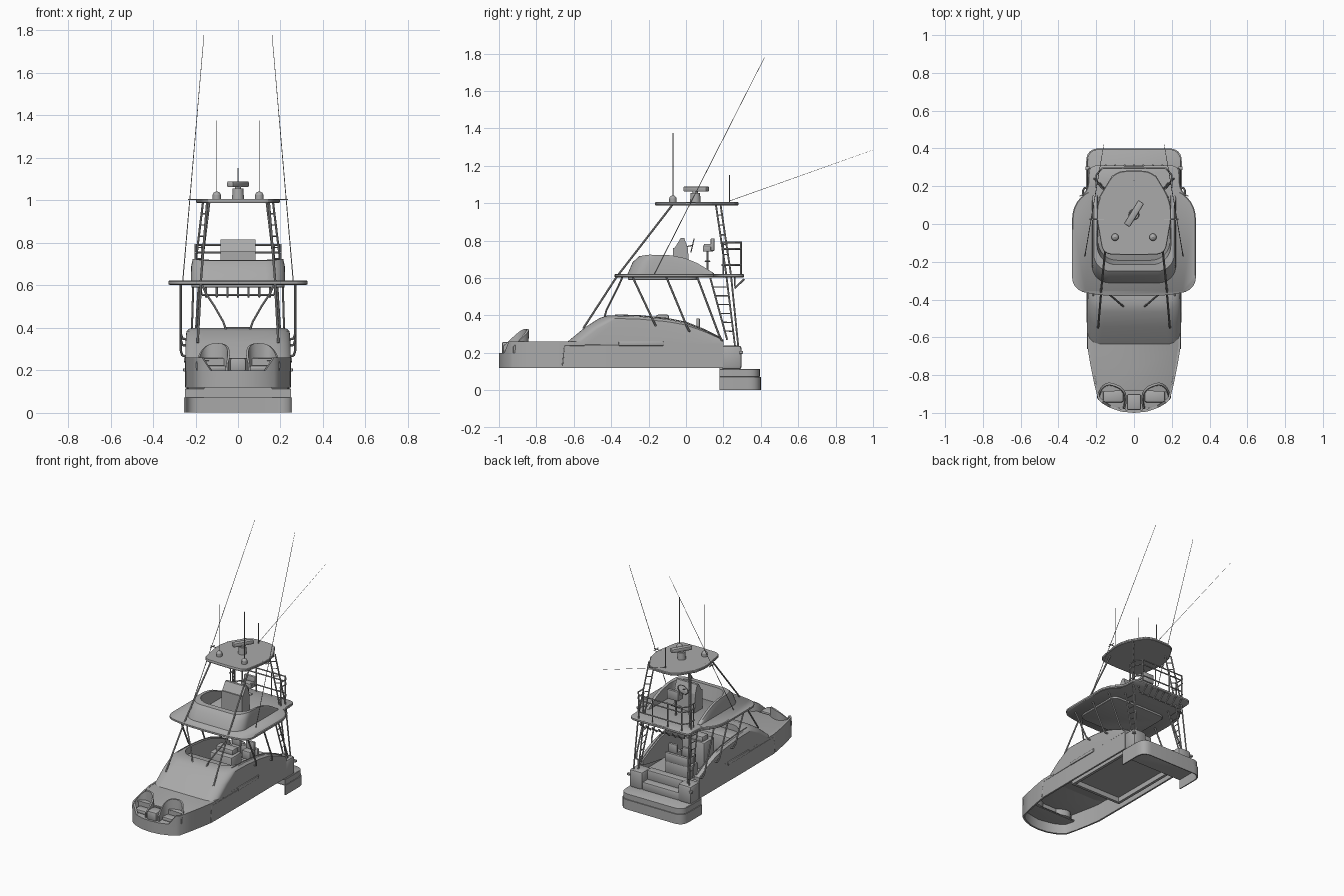
import bpy, bmesh, math
from mathutils import Vector, Matrix

if "Cube" in bpy.data.objects:
    bpy.data.objects.remove(bpy.data.objects["Cube"])

grey = bpy.data.materials.new("light_grey")
grey.diffuse_color = (0.4, 0.4, 0.4, 1)
grey.use_nodes = True
grey.node_tree.nodes["Principled BSDF"].inputs["Base Color"].default_value = grey.diffuse_color


def finish(name, bm, smooth=True):
    bmesh.ops.recalc_face_normals(bm, faces=bm.faces[:])
    me = bpy.data.meshes.new(name)
    bm.to_mesh(me)
    bm.free()
    me.materials.append(grey)
    ob = bpy.data.objects.new(name, me)
    bpy.context.collection.objects.link(ob)
    if smooth:
        bpy.ops.object.select_all(action='DESELECT')
        ob.select_set(True)
        bpy.context.view_layer.objects.active = ob
        bpy.ops.object.shade_smooth_by_angle(angle=math.radians(35))
    return ob


def add_box(bm, x0, x1, y0, y1, z0, z1):
    m = Matrix.Translation(((x0 + x1) / 2, (y0 + y1) / 2, (z0 + z1) / 2)) @ \
        Matrix.Diagonal((x1 - x0, y1 - y0, z1 - z0, 1))
    return bmesh.ops.create_cube(bm, size=1, matrix=m)['verts']


def boxes(name, specs, bevel=0.006, mirror=False):
    bm = bmesh.new()
    for s in specs:
        add_box(bm, *s)
        if mirror:
            add_box(bm, -s[1], -s[0], *s[2:])
    if bevel:
        bmesh.ops.bevel(bm, geom=bm.edges[:], offset=bevel, segments=2, profile=0.5, affect='EDGES')
    return finish(name, bm)


def rods(name, paths, r=0.004, mirror=False, sides=8, r_end=None):
    bm = bmesh.new()
    for p in paths:
        for sx in ((1, -1) if mirror else (1,)):
            pts = [Vector((sx * a, b, c)) for a, b, c in p]
            for a, b in zip(pts, pts[1:]):
                d = b - a
                m = Matrix.Translation((a + b) / 2) @ d.to_track_quat('Z', 'Y').to_matrix().to_4x4()
                bmesh.ops.create_cone(bm, cap_ends=True, segments=sides, radius1=r,
                                      radius2=r_end or r, depth=d.length, matrix=m)
    return finish(name, bm)


def loft(name, rings, loop=False, closed=False, caps=False):
    """Bridge rings; closed = each ring is a loop, loop = last ring joins first."""
    bm = bmesh.new()
    vs = [[bm.verts.new(p) for p in r] for r in rings]
    n = len(vs[0])
    for i in range(len(vs) if loop else len(vs) - 1):
        a, b = vs[i], vs[(i + 1) % len(vs)]
        for j in range(n if closed else n - 1):
            k = (j + 1) % n
            bm.faces.new((a[j], a[k], b[k], b[j]))
    if caps and closed:
        bm.faces.new(vs[0])
        bm.faces.new(vs[-1])
    elif caps:
        for j in (0, -1):
            bm.faces.new([r[j] for r in vs])
    return finish(name, bm)


def rounded(pts, seg=6):
    """Round each (x, y, r) corner of a closed outline given as its right half."""
    full = pts + [(-x, y, r) for x, y, r in reversed(pts) if x > 0]
    out = []
    for i, (x, y, r) in enumerate(full):
        p = Vector((x, y))
        if r == 0:
            out.append(p)
            continue
        a, b = Vector(full[i - 1][:2]), Vector(full[(i + 1) % len(full)][:2])
        a, b = p + (a - p).normalized() * r, p + (b - p).normalized() * r
        out += [a.lerp(p, t).lerp(p.lerp(b, t), t) for t in [k / seg for k in range(seg + 1)]]
    return out


def slab(name, pts, z0, z1, e=0.004):
    o = rounded(pts)
    lev = [(z0, 1 - e * 4), (z0 + e, 1), (z1 - e, 1), (z1, 1 - e * 4)]
    return loft(name, [[(p.x * s, p.y * s, z) for p in o] for z, s in lev], closed=True, caps=True)


def interp(tab, y):
    if y <= tab[0][0]:
        return tab[0][1]
    for (a, za), (b, zb) in zip(tab, tab[1:]):
        if y <= b:
            return za + (zb - za) * (y - a) / (b - a)
    return tab[-1][1]


def u_wall(name, rim, base, yb, levels):
    """U-shaped wall opening aft; levels are (half width, front y, corner r, height fraction)."""
    rings = []
    for hw, yf, r, f in levels:
        side = [(hw, yb + (yf + r - yb) * k / 14) for k in range(15)]
        arc = [(hw - r + r * math.cos(a), yf + r - r * math.sin(a))
               for a in [math.pi / 2 * k / 8 for k in range(1, 9)]]
        half = side + arc
        path = half + [(-x, y) for x, y in reversed(half)]
        rings.append([(x, y, base + f * (interp(rim, y) - base)) for x, y in path])
    return loft(name, rings, loop=True, caps=True)


# Hull shell, open underneath, with a lowered bow lip
bow = [(0, -1), (0.07, -0.993), (0.13, -0.972), (0.17, -0.948), (0.19, -0.93), (0.212, -0.84),
       (0.232, -0.74), (0.247, -0.65), (0.249, -0.3), (0.247, 0.2)]
plan = [(-x, y) for x, y in reversed(bow[1:])] + bow
lip = [0.2 if abs(x) < 0.15 and y < -0.9 else 0.26 for x, y in plan]
inner = [(x * 0.95, y + (0.012 if y < -0.9 else 0)) for x, y in plan]
loft("hull", [[(x, y, 0.12) for x, y in plan],
              [(x, y, z) for (x, y), z in zip(plan, lip)],
              [(x, y, z) for (x, y), z in zip(inner, lip)],
              [(x, y, 0.12) for x, y in inner]], loop=True, caps=True)
slab("foredeck", [(0, -0.88, 0), (0.19, -0.89, 0), (0.24, -0.65, 0), (0.24, -0.37, 0)], 0.244, 0.258, 0.002)
slab("bow_floor", [(0, -0.99, 0), (0.13, -0.965, 0), (0.185, -0.925, 0), (0.2, -0.86, 0)], 0.19, 0.2, 0.002)
boxes("bow_bulkhead", [(-0.2, 0.2, -0.885, -0.875, 0.195, 0.25)], 0)
rods("hull_trim", [[(0.245, -0.66, 0.13), (0.245, -0.65, 0.24), (0.25, -0.35, 0.242), (0.25, -0.12, 0.242)]],
     0.003, True)
boxes("rub_rail", [(0.24, 0.255, -0.36, -0.12, 0.237, 0.262)], 0.005, True)

# Bow seats with curved backs, turned outward
for s, side in ((-1, "left"), (1, "right")):
    rings = [[], [], [], []]
    for k in range(21):
        a = math.pi * k / 20
        c, d = math.copysign(abs(math.cos(a)) ** 0.75, math.cos(a)), max(math.sin(a), 0) ** 0.75
        h = 0.235 + 0.093 * d
        for i, (q, z) in enumerate(((1, 0.2), (1.02, h), (0.9, h), (0.85, 0.2))):
            rings[i].append((s * (0.122 - q * (c * 0.074 + d * 0.025)),
                             -0.95 + q * (d * 0.1 - c * 0.028), z))
    loft("bow_seat_back_" + side, rings, loop=True, caps=True)
boxes("bow_seat_cushions", [(0.055, 0.165, -0.945, -0.88, 0.195, 0.225)], 0.012, True)
boxes("bow_center_post", [(-0.038, 0.038, -0.985, -0.9, 0.195, 0.258)], 0.01)

# Cabin coaming with sloping nose and falling sides
cabin_rim = [(-0.42, 0.40), (-0.25, 0.395), (-0.1, 0.38), (0, 0.36), (0.1, 0.32), (0.2, 0.27)]
u_wall("cabin", cabin_rim, 0.25, 0.2,
       [(0.248, -0.645, 0.07, 0), (0.247, -0.545, 0.08, 0.55), (0.243, -0.465, 0.09, 0.9),
        (0.228, -0.42, 0.1, 1), (0.205, -0.375, 0.1, 0.99), (0.2, -0.37, 0.1, -0.4)])
boxes("cockpit_floor", [(-0.235, 0.235, -0.4, 0.21, 0.16, 0.175)], 0)
boxes("floor_frame", [(-0.2, 0.2, -0.4, -0.38, 0.125, 0.17), (-0.2, 0.2, 0.18, 0.2, 0.125, 0.17)], 0)
boxes("floor_stringers", [(0.185, 0.205, -0.4, 0.2, 0.125, 0.17)], 0, True)
boxes("dash", [(-0.2, 0.2, -0.38, -0.26, 0.17, 0.36)], 0.015)
boxes("helm_console", [(-0.09, 0.09, -0.2, -0.08, 0.17, 0.37), (-0.07, 0.07, -0.16, -0.09, 0.36, 0.405)], 0.012)
boxes("cockpit_seats", [(-0.1, 0.1, 0.0, 0.1, 0.17, 0.27), (-0.1, 0.1, 0.08, 0.105, 0.26, 0.33)], 0.012)
boxes("helm_chairs", [(0.02, 0.09, 0.01, 0.07, 0.27, 0.33), (0.02, 0.09, 0.055, 0.075, 0.32, 0.385)], 0.008, True)
rods("coaming_rail", [[(0.216, y, interp(cabin_rim, y) + 0.004) for y in (-0.38, -0.25, -0.1, 0, 0.1, 0.19)]],
     0.003, True)

# Stern block with steps, and the swim platform below it
boxes("transom_corners", [(0.14, 0.247, 0.19, 0.298, 0.11, 0.24)], 0.018, True)
boxes("transom_steps", [(-0.15, 0.15, 0.19, 0.29, 0.11, 0.17), (-0.15, 0.15, 0.18, 0.235, 0.16, 0.235)], 0.008)
boxes("stern_cleats", [(0.235, 0.258, 0.285, 0.305, 0.195, 0.21)], 0.003, True)
plat = [(0, 0.18, 0), (0.253, 0.18, 0), (0.253, 0.4, 0.07), (0, 0.4, 0)]
slab("swim_platform", [(x * 0.985, y - 0.005 * (y > 0.3), r) for x, y, r in plat], 0.07, 0.115, 0.003)
loft("platform_skirt", [[(p.x * k, 0.18 + (p.y - 0.18) * k, z) for p in rounded(plat)[1:]]
                        for k, z in ((1, 0.072), (1, 0.002), (0.97, 0.002), (0.97, 0.072))], loop=True, caps=True)
boxes("platform_front", [(-0.16, 0.16, 0.178, 0.2, 0.07, 0.12)], 0)

# Hard top: wide ahead, narrowing behind
slab("hard_top", [(0, -0.382, 0), (0.2, -0.378, 0.08), (0.328, -0.345, 0.07), (0.328, 0.13, 0.11),
                  (0.245, 0.17, 0.05), (0.24, 0.31, 0.05), (0, 0.31, 0)], 0.603, 0.623, 0.004)
slab("hard_top_liner", [(0, -0.31, 0), (0.22, -0.31, 0.06), (0.22, 0.06, 0.05), (0, 0.06, 0)], 0.59, 0.606, 0.003)

# Flying bridge coaming and its fittings
fly_rim = [(-0.26, 0.715), (-0.2, 0.725), (-0.08, 0.722), (0, 0.705), (0.06, 0.68), (0.11, 0.65), (0.15, 0.625)]
u_wall("flybridge", fly_rim, 0.615, 0.15,
       [(0.222, -0.315, 0.09, 0), (0.22, -0.285, 0.09, 0.7), (0.213, -0.25, 0.09, 1),
        (0.195, -0.215, 0.1, 0.97), (0.19, -0.19, 0.1, 0)])
bm = bmesh.new()
for v in add_box(bm, -0.082, 0.082, -0.07, 0.02, 0.62, 0.76):
    if v.co.z > 0.7 and v.co.y > 0:
        v.co.y -= 0.01
for v in add_box(bm, -0.082, 0.082, -0.065, 0.012, 0.755, 0.815):
    if v.co.z > 0.8:
        v.co.y += -0.022 if v.co.y > 0 else 0.038
finish("bridge_console", bm, False)
rods("steering_wheel", [[(0.04 * math.cos(a), 0.035 + 0.008 * math.sin(a), 0.775 + 0.035 * math.sin(a))
                         for a in [math.tau * k / 16 for k in range(17)]], [(0, 0.035, 0.775), (0, -0.01, 0.765)]], 0.003)
rods("bridge_seat_post", [[(0, 0.115, 0.62), (0, 0.115, 0.745)]], 0.006)
boxes("bridge_seat", [(-0.04, 0.04, 0.09, 0.145, 0.742, 0.775), (-0.045, 0.045, 0.132, 0.152, 0.745, 0.812),
                      (-0.045, -0.032, 0.095, 0.145, 0.765, 0.782), (0.032, 0.045, 0.095, 0.145, 0.765, 0.782),
                      (-0.03, 0.03, 0.1, 0.13, 0.686, 0.694)], 0.004)
rods("bridge_railing", [[(0.2, 0.19, z), (0.2, 0.26, z), (0.17, 0.295, z), (0, 0.295, z)] for z in (0.67, 0.755, 0.79)]
     + [[(x, y, 0.62), (x, y, 0.795)] for x, y in ((0.2, 0.2), (0.17, 0.293), (0.06, 0.295))],
     0.0045, True)
rods("rod_holder_bar", [[(0.18, 0.26, 0.61), (0.17, 0.262, 0.555), (0, 0.262, 0.555)]], 0.004, True)
rods("rod_holders", [[(x * 0.05, 0.26, 0.545), (x * 0.05, 0.312, 0.595)] for x in range(-3, 4)], 0.005)

# Tower roof
slab("tower_roof", [(0, -0.165, 0), (0.165, -0.16, 0.05), (0.18, -0.07, 0.04), (0.21, 0.1, 0.1), (0.15, 0.2, 0.07),
                    (0.1, 0.282, 0.06), (0, 0.282, 0)], 0.988, 1.006, 0.004)

# Tower legs, hard top struts and side ladders
rods("front_legs", [[(0.145, -0.07, 0.995), (0.175, -0.36, 0.62), (0.175, -0.375, 0.6), (0.19, -0.55, 0.33)]], 0.0055, True)
legA = [(0.135, 0.16, 0.99), (0.18, 0.215, 0.62), (0.2, 0.275, 0.13)]
legB = [(0.165, 0.185, 0.99), (0.21, 0.24, 0.62), (0.225, 0.29, 0.13)]
lowC = [(0.185, 0.13, 0.6), (0.205, 0.22, 0.27)]
rods("rear_legs", [legA, legB, lowC], 0.005, True)
rungs = []
for k in range(1, 7):
    t = k / 7
    rungs.append([Vector(legA[0]).lerp(Vector(legA[1]), t), Vector(legB[0]).lerp(Vector(legB[1]), t)])
    rungs.append([Vector(lowC[0]).lerp(Vector(lowC[1]), t),
                  Vector(legA[1]).lerp(Vector(legA[2]), 0.04 + t * 0.68)])
rods("ladder_rungs", rungs, 0.003, True)
rods("side_struts", [[(0.27, a, 0.605), (0.27, a + (b - a) * 0.9, z + 0.03), (0.262, b, z + 0.005), (0.235, b + 0.005, z)]
                     for a, b, z in ((-0.285, -0.165, 0.345), (-0.105, 0.015, 0.315), (0.06, 0.19, 0.265))], 0.0055, True)
rods("windscreen_struts", [[(0.17, -0.34, 0.605), (0.15, -0.36, 0.56), (0.11, -0.39, 0.5), (0.07, -0.425, 0.43), (0.05, -0.44, 0.375)]], 0.005, True)

# Radar, domes, aerials and outriggers
bm = bmesh.new()
for x in (-0.1, 0.1):
    bmesh.ops.create_cone(bm, cap_ends=True, segments=16, radius1=0.02, radius2=0.02, depth=0.022,
                          matrix=Matrix.Translation((x, -0.07, 1.015)))
    bmesh.ops.create_uvsphere(bm, u_segments=16, v_segments=8, radius=0.02,
                              matrix=Matrix.Translation((x, -0.07, 1.022)))
finish("domes", bm)
rods("radar_pedestal", [[(0, 0.05, 1.0), (0, 0.05, 1.055)]], 0.029, sides=16, r_end=0.025)
rods("radar_hub", [[(0, 0.05, 1.045), (0, 0.05, 1.075)]], 0.014, sides=12)
radar = boxes("radar_bar", [(-0.018, 0.018, -0.073, 0.073, -0.014, 0.014)], 0.007)
radar.location = (0, 0.055, 1.076)
radar.rotation_euler.z = -0.55
rods("aerials", [[(0.1, -0.07, 1.03), (0.1, -0.07, 1.375)]], 0.0024, True, 6)
rods("stern_staff", [[(0, 0.232, 1.0), (0, 0.232, 1.152)]], 0.0025)
rods("center_rigger", [[(0, 0.232, 1.012), (0, 1.0, 1.285)]], 0.0015, sides=6, r_end=0.0005)
rods("outriggers", [[(0.26, -0.17, 0.62), (0.16, 0.42, 1.78)]], 0.0025, True, 6, 0.0012)
rods("outrigger_brackets", [[(0.16, 0.025, 1.004), (0.235, 0.025, 1.004)], [(0.22, 0.0, 1.004), (0.22, 0.05, 1.004)]], 0.003, True)
